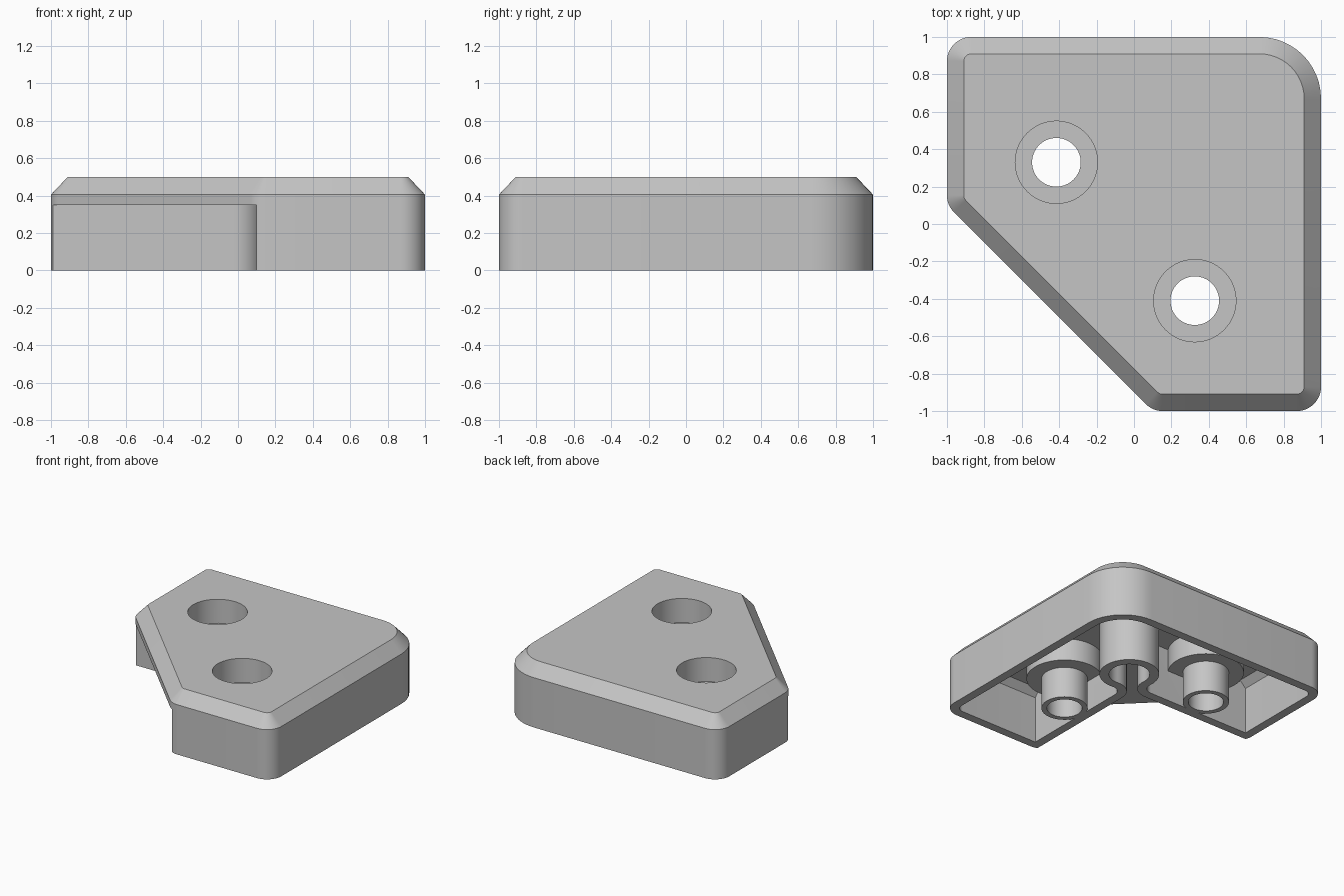
import bpy, bmesh
from math import sin, cos, tan, atan2, radians, hypot, pi, sqrt
from mathutils import Vector

cube = bpy.data.objects.get("Cube")
if cube:
    bpy.data.objects.remove(cube, do_unlink=True)

WALL = 0.07
HEIGHT = 0.5
NOTCH_TOP = 0.35
SCREWS = [(0.325, -0.41), (-0.415, 0.33)]
# Outline corners with their rounding radii
CORNERS = [(-1, 0.1, 0.13), (0.1, -1, 0.13), (1, -1, 0.13), (1, 1, 0.33), (-1, 1, 0.13)]


def arc(cx, cy, r, a0, a1, steps):
    return [(cx + r * cos(a0 + (a1 - a0) * i / steps),
             cy + r * sin(a0 + (a1 - a0) * i / steps)) for i in range(steps + 1)]


def outline(inset):
    """Rounded plate outline, moved inwards by the inset."""
    points = []
    for i, (x, y, radius) in enumerate(CORNERS):
        here = Vector((x, y))
        before = (here - Vector(CORNERS[i - 1][:2])).normalized()
        after = (Vector(CORNERS[(i + 1) % len(CORNERS)][:2]) - here).normalized()
        turn = before.angle_signed(after) * -1
        normal_in, normal_out = [Vector((-d.y, d.x)) for d in (before, after)]
        bisector = (normal_in + normal_out).normalized() / cos(turn / 2)
        r = max(radius - inset, 0.01)
        centre = here + bisector * (inset + r)
        start = atan2(-normal_in.y, -normal_in.x)
        points += arc(centre.x, centre.y, r, start, start + turn, 12)
    return points


def notch(grow):
    """Square notch that narrows to a neck and opens into a round socket."""
    edge, bend, socket, c = 0.1, 0.15, 0.15, 0.28
    by = edge + bend
    bx = c - sqrt((bend + socket) ** 2 - (c - by) ** 2)
    angle = atan2(c - by, c - bx)
    side = [(-2, edge + grow)] + arc(bx, by, bend - grow, -pi / 2, angle, 12)
    bulb = arc(c, c, socket + grow, angle + pi, -pi / 2 - angle, 40)
    other = [(y, x) for x, y in reversed(side)]
    return side + bulb[1:-1] + other + [(-2, -2)]


def loft(name, layers):
    """Solid through matching outlines given as (z, points)."""
    bm = bmesh.new()
    rings = [[bm.verts.new((x, y, z)) for x, y in pts] for z, pts in layers]
    count = len(rings[0])
    for low, high in zip(rings, rings[1:]):
        for i in range(count):
            j = (i + 1) % count
            bm.faces.new((low[i], low[j], high[j], high[i]))
    bm.faces.new(rings[0][::-1])
    bm.faces.new(rings[-1])
    bmesh.ops.recalc_face_normals(bm, faces=bm.faces)
    mesh = bpy.data.meshes.new(name)
    bm.to_mesh(mesh)
    bm.free()
    obj = bpy.data.objects.new(name, mesh)
    bpy.context.collection.objects.link(obj)
    return obj


def prism(name, points, z0, z1):
    return loft(name, [(z0, points), (z1, points)])


def cylinder(name, centre, r, z0, z1):
    return prism(name, arc(*centre, r, 0, 2 * pi * 63 / 64, 63), z0, z1)


def cut(target, tool):
    """Subtract the tool for good and remove it."""
    mod = target.modifiers.new("cut", "BOOLEAN")
    mod.operation, mod.solver, mod.object = "DIFFERENCE", "EXACT", tool
    graph = bpy.context.evaluated_depsgraph_get()
    mesh = bpy.data.meshes.new_from_object(target.evaluated_get(graph))
    target.modifiers.clear()
    target.data = mesh
    bpy.data.objects.remove(tool, do_unlink=True)


# Outer body with a chamfered top edge
body = loft("corner_bracket", [(0, outline(0)), (0.405, outline(0)), (HEIGHT, outline(0.09))])

# Hollow underside, leaving the notch wall and screw bosses standing
cavity = loft("cavity", [(-0.1, outline(WALL)), (0.377, outline(WALL)), (0.43, outline(0.12))])
cut(cavity, prism("notch_wall", notch(WALL), -0.2, 0.6))
for spot in SCREWS:
    cut(cavity, cylinder("boss", spot, 0.17, -0.2, 0.6))
    cut(cavity, cylinder("boss_flange", spot, 0.28, 0.25, 0.6))
cut(body, cavity)

# Notch with its round socket
cut(body, prism("notch", notch(0), -0.1, NOTCH_TOP))

# Countersunk screw holes
for spot in SCREWS:
    cut(body, cylinder("screw_hole", spot, 0.13, -0.2, 0.7))
    cut(body, cylinder("screw_head_recess", spot, 0.22, 0.305, 0.7))

# Single grey material
grey = bpy.data.materials.new("plain_grey")
grey.use_nodes = True
colour = (0.56, 0.56, 0.56, 1)
grey.diffuse_color = colour
grey.node_tree.nodes["Principled BSDF"].inputs["Base Color"].default_value = colour
body.data.materials.clear()
body.data.materials.append(grey)

# Smooth round walls, crisp edges
bpy.ops.object.select_all(action="DESELECT")
body.select_set(True)
bpy.context.view_layer.objects.active = body
bpy.ops.object.shade_smooth_by_angle(angle=radians(30))
